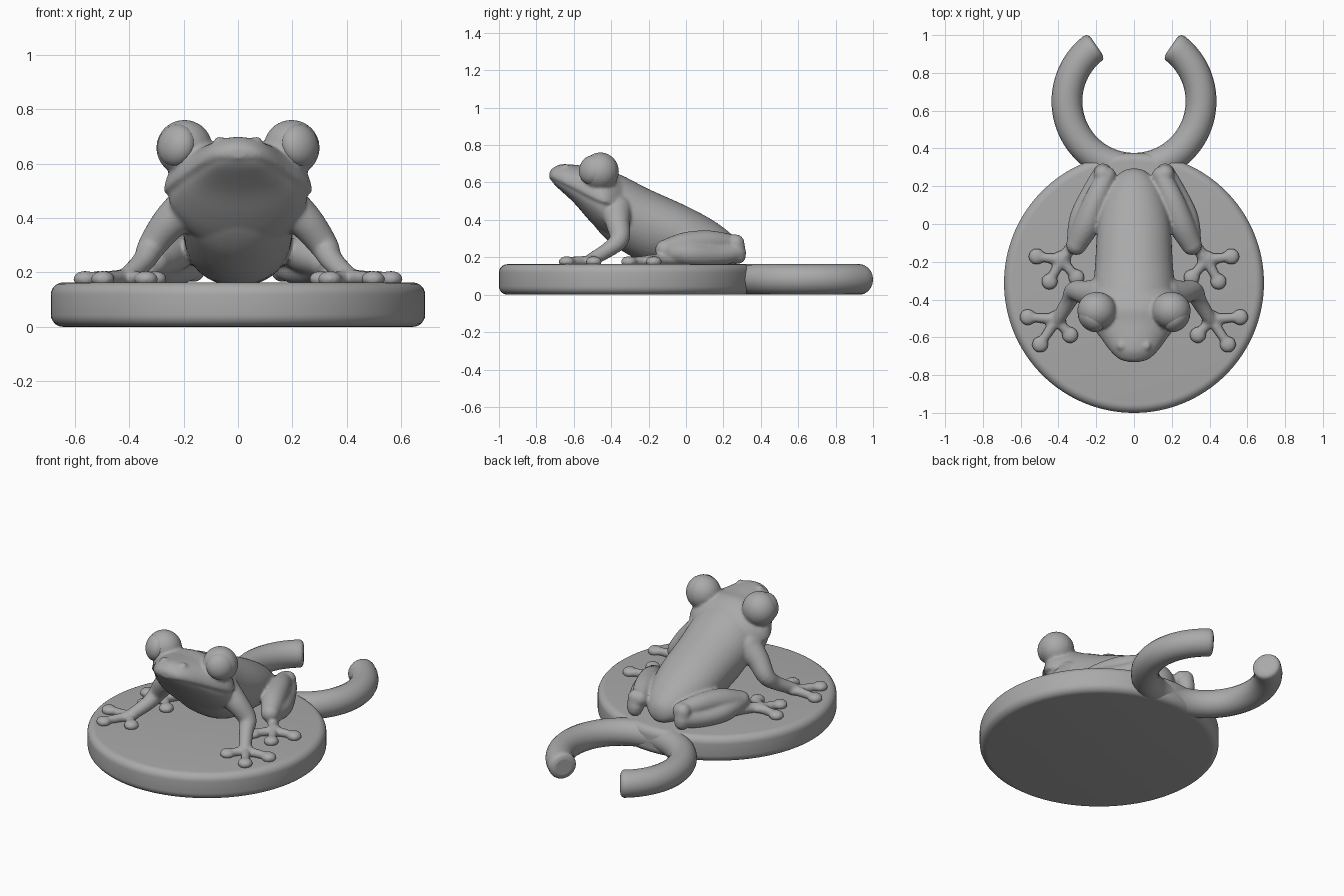
import bpy, bmesh, math
from mathutils import Vector, Matrix

if "Cube" in bpy.data.objects:
    bpy.data.objects.remove(bpy.data.objects["Cube"])

grey = bpy.data.materials.new("plain grey")
grey.use_nodes = True
colour = (0.4, 0.4, 0.4, 1)
grey.diffuse_color = colour
grey.node_tree.nodes["Principled BSDF"].inputs["Base Color"].default_value = colour

FLOOR = 0.163
SIDES = 20


def add_object(name, data):
    obj = bpy.data.objects.new(name, data)
    data.materials.append(grey)
    bpy.context.collection.objects.link(obj)
    return obj


def finish(name, bm):
    mesh = bpy.data.meshes.new(name)
    bmesh.ops.recalc_face_normals(bm, faces=bm.faces)
    for face in bm.faces:
        face.smooth = True
    bm.to_mesh(mesh)
    bm.free()
    return add_object(name, mesh)


def spline(rows, steps):
    """Smoothly interpolate rows of numbers."""
    out = []
    for i in range(len(rows) - 1):
        a, b = rows[max(i - 1, 0)], rows[i]
        c, d = rows[i + 1], rows[min(i + 2, len(rows) - 1)]
        for s in range(steps):
            t = s / steps
            out.append([q + t / 2 * (r - p + t * (2 * p - 5 * q + 4 * r - u
                        + t * (3 * q - p - 3 * r + u)))
                        for p, q, r, u in zip(a, b, c, d)])
    return out + [list(rows[-1])]


def skin(bm, rings):
    """Join rings of points into a closed skin."""
    rings = [[bm.verts.new(p) for p in ring] for ring in rings]
    for r, s in zip(rings, rings[1:]):
        for k in range(len(r)):
            bm.faces.new((r[k], r[k - 1], s[k - 1], s[k]))
    bm.faces.new(rings[0])
    bm.faces.new(rings[-1][::-1])


def circle(sides):
    return [(math.cos(math.tau * k / sides), math.sin(math.tau * k / sides))
            for k in range(sides)]


def loft(bm, rows):
    """Skin sections given as y, half width, middle z, top z, bottom z."""
    skin(bm, [[(w * c, y, mid + s * (top - mid if s > 0 else mid - low))
               for c, s in circle(SIDES * 2)]
              for y, w, mid, top, low in spline(rows, 4)])


def ball(bm, centre, scale, turn=Matrix()):
    m = Matrix.Translation(centre) @ turn @ Matrix.Diagonal((*scale, 1))
    lats = [math.radians(d) for d in range(-88, 89, 11)]
    skin(bm, [[m @ Vector((math.cos(a) * c, math.cos(a) * s, math.sin(a)))
               for c, s in circle(SIDES)] for a in lats])


def limb(bm, points, side):
    """Round limb with rounded ends through points given as x, y, z, radius."""
    path = [(Vector((side * x, y, z)), r) for x, y, z, r in spline(points, 5)]
    rings = []
    for i, (p, r) in enumerate(path):
        along = path[min(i + 1, len(path) - 1)][0] - path[max(i - 1, 0)][0]
        u = along.cross(Vector((side * 0.3, 0.2, 1))).normalized()
        v = along.cross(u).normalized()
        rings.append([p + r * (c * u + s * v) for c, s in circle(SIDES)])
    skin(bm, rings)
    for p, r in (path[0], path[-1]):
        ball(bm, p, (r, r, r))


def foot(bm, palm, tips, side):
    """Webless foot with three toes ending in round pads."""
    px, py = palm
    ball(bm, (side * px, py, FLOOR + 0.02), (0.05, 0.05, 0.03))
    for x, y in tips:
        limb(bm, [(px, py, FLOOR + 0.018, 0.03), (x, y, FLOOR + 0.015, 0.023)], side)
        ball(bm, (side * x, y, FLOOR + 0.013), (0.044, 0.044, 0.03))


# Round base with softened rims
bm = bmesh.new()
bmesh.ops.create_cone(bm, cap_ends=True, segments=128, radius1=0.688, radius2=0.688,
                      depth=FLOOR, matrix=Matrix.Translation((0, -0.312, FLOOR / 2)))
rims = [e for e in bm.edges if abs(e.verts[0].co.z - e.verts[1].co.z) < 0.01]
bmesh.ops.bevel(bm, geom=rims, offset=0.045, segments=6, profile=0.5, affect='EDGES')
base = finish("base", bm)
bpy.ops.object.select_all(action='DESELECT')
base.select_set(True)
bpy.context.view_layer.objects.active = base
bpy.ops.object.shade_smooth_by_angle(angle=math.radians(40))

# Open hook ring behind the base
curve = bpy.data.curves.new("hook_ring", 'CURVE')
curve.dimensions = '3D'
curve.bevel_depth = FLOOR / 2
curve.bevel_resolution = 8
curve.use_fill_caps = True
cap = [(0, 0.6), (0.6, 0.8), (1.6, 0.93), (3.5, 1)]
stations = [(56 - d, r) for d, r in cap]
stations += [(t, 1) for t in range(48, -230, -4)]
stations += [(d - 236, r) for d, r in reversed(cap)]
line = curve.splines.new('POLY')
line.points.add(len(stations) - 1)
for p, (deg, r) in zip(line.points, stations):
    t = math.radians(deg)
    p.co = (0.355 * math.cos(t), 0.65 + 0.355 * math.sin(t), FLOOR / 2, 1)
    p.radius = r
line.use_smooth = True
add_object("hook_ring", curve)

# Frog body, head and limbs fused into one skin
bm = bmesh.new()
loft(bm, [(-0.52, 0.10, 0.50, 0.58, 0.41), (-0.45, 0.19, 0.48, 0.65, 0.32),
          (-0.36, 0.215, 0.45, 0.645, 0.245), (-0.2, 0.205, 0.38, 0.565, 0.165),
          (0, 0.192, 0.31, 0.475, 0.15), (0.14, 0.16, 0.26, 0.40, 0.15),
          (0.23, 0.115, 0.235, 0.335, 0.155), (0.28, 0.06, 0.22, 0.28, 0.17),
          (0.295, 0.01, 0.22, 0.23, 0.21)])
# Upper head, overhanging the jaw as a lip
loft(bm, [(-0.73, 0.03, 0.637, 0.655, 0.62), (-0.715, 0.08, 0.63, 0.675, 0.61),
          (-0.67, 0.128, 0.608, 0.697, 0.585), (-0.6, 0.18, 0.572, 0.695, 0.55),
          (-0.52, 0.24, 0.53, 0.687, 0.505), (-0.45, 0.272, 0.5, 0.685, 0.47),
          (-0.39, 0.25, 0.49, 0.66, 0.45), (-0.31, 0.17, 0.48, 0.61, 0.43)])
# Lower jaw and throat
loft(bm, [(-0.715, 0.04, 0.615, 0.63, 0.603), (-0.69, 0.09, 0.6, 0.62, 0.575),
          (-0.6, 0.162, 0.555, 0.6, 0.492), (-0.52, 0.222, 0.515, 0.57, 0.4),
          (-0.45, 0.255, 0.485, 0.55, 0.33), (-0.38, 0.23, 0.46, 0.55, 0.28),
          (-0.3, 0.16, 0.45, 0.55, 0.25)])
for side in (1, -1):
    # Eye mounds and nostrils
    ball(bm, (side * 0.197, -0.458, 0.658), (0.104, 0.1, 0.103))
    ball(bm, (side * 0.068, -0.645, 0.678), (0.022, 0.025, 0.022))
    # Front leg
    limb(bm, [(0.17, -0.37, 0.45, 0.085), (0.25, -0.365, 0.385, 0.066),
              (0.315, -0.355, 0.30, 0.053), (0.345, -0.41, 0.245, 0.042),
              (0.40, -0.5, 0.19, 0.036)], side)
    foot(bm, (0.41, -0.505), [(0.562, -0.493), (0.497, -0.638), (0.338, -0.588)], side)
    # Hind leg: thigh above, folded shin below, ankle running forward
    limb(bm, [(0.145, 0.255, 0.27, 0.05), (0.2, 0.13, 0.28, 0.063),
              (0.25, 0, 0.265, 0.07), (0.305, -0.11, 0.24, 0.055)], side)
    limb(bm, [(0.305, -0.11, 0.235, 0.052), (0.28, 0.03, 0.215, 0.062),
              (0.22, 0.17, 0.21, 0.055), (0.165, 0.272, 0.225, 0.05)], side)
    limb(bm, [(0.165, 0.265, 0.275, 0.048), (0.165, 0.275, 0.21, 0.046)], side)
    limb(bm, [(0.27, 0.02, 0.195, 0.035), (0.32, -0.1, 0.19, 0.032),
              (0.38, -0.19, 0.185, 0.03)], side)
    foot(bm, (0.385, -0.19), [(0.515, -0.172), (0.447, -0.305), (0.305, -0.283)], side)
frog = finish("frog_body", bm)
fuse = frog.modifiers.new("fuse", 'REMESH')
fuse.mode = 'VOXEL'
fuse.voxel_size = 0.009
fuse.use_smooth_shade = True
soft = frog.modifiers.new("soften", 'SMOOTH')
soft.factor = 0.5
soft.iterations = 5

# Eyeballs looking out and forward
for side, name in ((1, "left_eye"), (-1, "right_eye")):
    look = Vector((side * 0.68, -0.68, 0.2))
    turn = look.to_track_quat('Z', 'Y').to_matrix().to_4x4()
    bm = bmesh.new()
    ball(bm, (side * 0.226, -0.502, 0.667), (0.08, 0.08, 0.058), turn)
    finish(name, bm)
